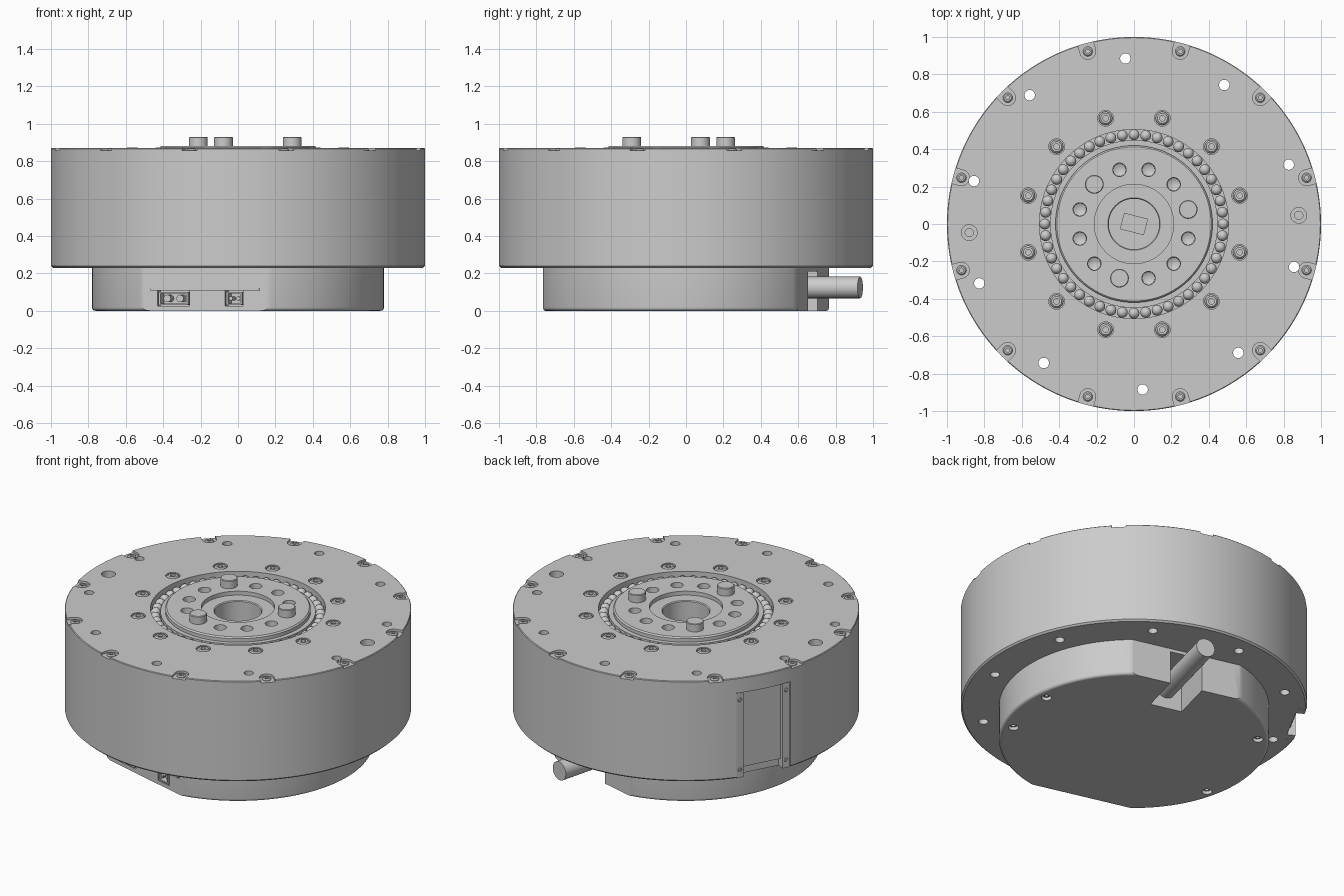
import bpy, bmesh, math
from math import radians, cos, sin, pi
from mathutils import Matrix, Vector

if "Cube" in bpy.data.objects:
    bpy.data.objects.remove(bpy.data.objects["Cube"])

metal = bpy.data.materials.new("grey_metal")
metal.use_nodes = True
GREY = (0.6, 0.6, 0.6, 1)
metal.diffuse_color = GREY
metal.node_tree.nodes["Principled BSDF"].inputs["Base Color"].default_value = GREY

TOP, STEP = 0.87, 0.23
TILT = radians(-14.5)          # the base and its cable are turned against the housing


def rot(angle):
    return Matrix.Rotation(angle, 4, 'Z')


def polar(r, deg, z=0.0):
    return rot(radians(deg)) @ Matrix.Translation((r, 0, z))


def shade(ob):
    ob.data.shade_smooth()
    ob.data.set_sharp_from_angle(angle=radians(28))


def make(name, bm):
    bmesh.ops.recalc_face_normals(bm, faces=bm.faces)
    me = bpy.data.meshes.new(name)
    bm.to_mesh(me)
    bm.free()
    me.materials.append(metal)
    ob = bpy.data.objects.new(name, me)
    bpy.context.collection.objects.link(ob)
    shade(ob)
    return ob


def circle(r, n=24):
    return [(r * cos(2 * pi * i / n), r * sin(2 * pi * i / n)) for i in range(n)]


def rect(x0, x1, y0, y1):
    return [(x0, y0), (x1, y0), (x1, y1), (x0, y1)]


def prism(bm, pts, z0, z1, mat=Matrix()):
    low = [bm.verts.new(mat @ Vector((x, y, z0))) for x, y in pts]
    high = [bm.verts.new(mat @ Vector((x, y, z1))) for x, y in pts]
    bm.faces.new(low[::-1])
    bm.faces.new(high)
    n = len(pts)
    for i in range(n):
        j = (i + 1) % n
        bm.faces.new((low[i], low[j], high[j], high[i]))


def lathe(bm, profile, n=128, mat=Matrix()):
    """Turn a profile; ends at radius zero close the solid, otherwise it is a ring."""
    closed = profile[0][0] > 0
    rings = []
    for r, z in profile:
        if r == 0:
            rings.append([bm.verts.new(mat @ Vector((0, 0, z)))] * n)
        else:
            rings.append([bm.verts.new(mat @ Vector((x, y, z))) for x, y in circle(r, n)])
    pairs = list(zip(rings, rings[1:])) + ([(rings[-1], rings[0])] if closed else [])
    for a, b in pairs:
        for i in range(n):
            j = (i + 1) % n
            bm.faces.new(list(dict.fromkeys((a[i], a[j], b[j], b[i]))))


def cut(ob, bm):
    tool = make("cutter", bm)
    tool.hide_render = True
    mod = ob.modifiers.new("cut", 'BOOLEAN')
    mod.operation, mod.solver, mod.object = 'DIFFERENCE', 'EXACT', tool
    bpy.context.view_layer.objects.active = ob
    bpy.ops.object.modifier_apply(modifier=mod.name)
    bpy.data.objects.remove(tool)
    shade(ob)


# Housing drum with bearing recess and central bore
bm = bmesh.new()
lathe(bm, [(0, STEP), (0.99, STEP), (1, STEP + 0.01), (1, TOP - 0.004), (0.996, TOP),
           (0.505, TOP), (0.505, 0.79), (0.135, 0.79), (0.135, 0.3), (0, 0.3)], 192)
housing = make("housing", bm)

# Rim screw pockets, inner screw seats and dowel seats
twelve = [15 + 30 * i for i in range(12)]
DOWELS = (3, 183)
bm = bmesh.new()
u_slot = [(0.042 * cos(t), 0.042 * sin(t)) for t in
          [radians(90 + 15 * i) for i in range(13)]] + [(0.1, -0.042), (0.1, 0.042)]
for a in twelve:
    prism(bm, u_slot, TOP - 0.014, 1, polar(0.955, a))
    prism(bm, circle(0.042), TOP - 0.025, 1, polar(0.585, a))
for a in DOWELS:
    prism(bm, circle(0.042), TOP - 0.06, 1, polar(0.882, a))
cut(housing, bm)

# Through holes and the narrow part of the dowel seats
bm = bmesh.new()
for i in range(10):
    prism(bm, circle(0.028), 0.1, 1, polar(0.886, 21 + 36 * i))
for a in DOWELS:
    prism(bm, circle(0.022), TOP - 0.2, 1, polar(0.882, a))
cut(housing, bm)

# Side bay
bay = rot(radians(152))
bm = bmesh.new()
prism(bm, rect(0.93, 1.1, -0.175, 0.175), 0.1, 0.775, bay)
cut(housing, bm)


# Socket screws
def screw(bm, r, h, mat):
    lathe(bm, [(0, -h), (r, -h), (r, -r * 0.25), (r * 0.75, 0), (r * 0.42, 0),
               (r * 0.42, -r * 0.4), (0, -r * 0.4)], 24, mat)


bm = bmesh.new()
for a in twelve:
    screw(bm, 0.036, 0.03, polar(0.585, a, TOP + 0.002))
make("inner_screws", bm)
bm = bmesh.new()
for a in twelve:
    screw(bm, 0.026, 0.015, polar(0.955, a, TOP - 0.003))
make("rim_screws", bm)

# Service cover in the side bay, with two screwed strips
bm = bmesh.new()
prism(bm, rect(0.92, 0.95, -0.13, 0.13), 0.28, 0.77, bay)
for s in (-1, 1):
    prism(bm, rect(0.92, 0.98, s * 0.15 - 0.023, s * 0.15 + 0.023), STEP, 0.77, bay)
    for z in (0.28, 0.725):
        screw(bm, 0.014, 0.012, bay @ Matrix.Translation((0.982, s * 0.15, z))
              @ Matrix.Rotation(pi / 2, 4, 'Y'))
make("side_cover", bm)

# Output hub with stepped bore
bm = bmesh.new()
lathe(bm, [(0.135, 0.785), (0.448, 0.785), (0.448, 0.85), (0.42, 0.85), (0.42, 0.872),
           (0.412, 0.88), (0.212, 0.88), (0.212, 0.855), (0.14, 0.855), (0.135, 0.85)])
hub = make("output_hub", bm)
PINS = (15, 135, 255)
bm = bmesh.new()
for a in twelve:
    if a not in PINS:
        lathe(bm, [(0, 0.80), (0.034, 0.82), (0.037, 0.9), (0, 0.9)], 24, polar(0.3, a))
cut(hub, bm)

bm = bmesh.new()
for a in PINS:
    lathe(bm, [(0, 0.86), (0.05, 0.86), (0.05, 0.926), (0.046, 0.93), (0, 0.93)],
          32, polar(0.3, a))
make("drive_pins", bm)

# Bearing balls
bm = bmesh.new()
for i in range(48):
    bmesh.ops.create_uvsphere(bm, u_segments=16, v_segments=10, radius=0.029,
                              matrix=polar(0.477, 7.5 * i, 0.825))
make("bearing_balls", bm)

# Sensor at the bottom of the bore
local = rot(TILT)
bm = bmesh.new()
prism(bm, rect(-0.066, 0.066, -0.045, 0.045), 0.295, 0.33, local)
make("bore_sensor", bm)

# Base with two flats, cable channel, socket pockets and screw seats
bm = bmesh.new()
fillet = [(0.762 + 0.018 * sin(t), 0.018 - 0.018 * cos(t))
          for t in [radians(18 * i) for i in range(6)]]
lathe(bm, [(0, 0), (0.757, 0)] + fillet + [(0.78, STEP + 0.005), (0, STEP + 0.005)], 160)
base = make("base", bm)
FLAT = 0.70
bm = bmesh.new()
prism(bm, rect(-1, 1, FLAT, 1.2), -1, 1, local)
prism(bm, rect(-1, 1, -1.2, -FLAT), -1, 1, local)
cut(base, bm)
SOCKETS = ((-0.176, 0.088), (0.16, 0.05))
SCREWS = (5, -27, 138, 194)
bm = bmesh.new()
prism(bm, rect(-0.1, 0.1, 0.43, 1), -0.1, 0.21, local)
for x, w in SOCKETS:
    prism(bm, rect(x - w, x + w, -1, -0.63), 0.025, 0.108, local)
for a in SCREWS:
    prism(bm, circle(0.03), -0.1, 0.03, polar(0.715, a))
cut(base, bm)

bm = bmesh.new()
for a in SCREWS:
    screw(bm, 0.026, 0.02, polar(0.715, a, 0.014) @ Matrix.Rotation(pi, 4, 'X'))
make("base_screws", bm)

# Front cover plate with a lower lip
bm = bmesh.new()
prism(bm, rect(-0.3, 0.3, -FLAT - 0.006, -FLAT + 0.02), 0.118, STEP, local)
prism(bm, rect(-0.3, 0.3, -FLAT - 0.012, -FLAT + 0.02), 0.108, 0.118, local)
make("front_cover", bm)

# Sockets: thin shells with pins pointing forward
bm = bmesh.new()
forward = Matrix.Rotation(pi / 2, 4, 'X')
for x, w in SOCKETS:
    for s in (-1, 1):
        side = x + s * (w - 0.012)
        prism(bm, rect(side - 0.006, side + 0.006, -FLAT - 0.004, -0.62), 0.033, 0.1, local)
        z = 0.066 + s * 0.03
        prism(bm, rect(x - w + 0.01, x + w - 0.01, -FLAT - 0.004, -0.62),
              z - 0.004, z + 0.004, local)
        at = local @ Matrix.Translation((x + s * w * 0.4, 0, 0.066)) @ forward
        prism(bm, circle(0.02 if w > 0.06 else 0.011, 16), 0.62, 0.695, at)
make("sockets", bm)

# Cable leaving through the rear channel
bm = bmesh.new()
prism(bm, circle(0.058, 48), -0.962, -0.4, local @ Matrix.Translation((0, 0, 0.125)) @ forward)
make("cable", bm)
